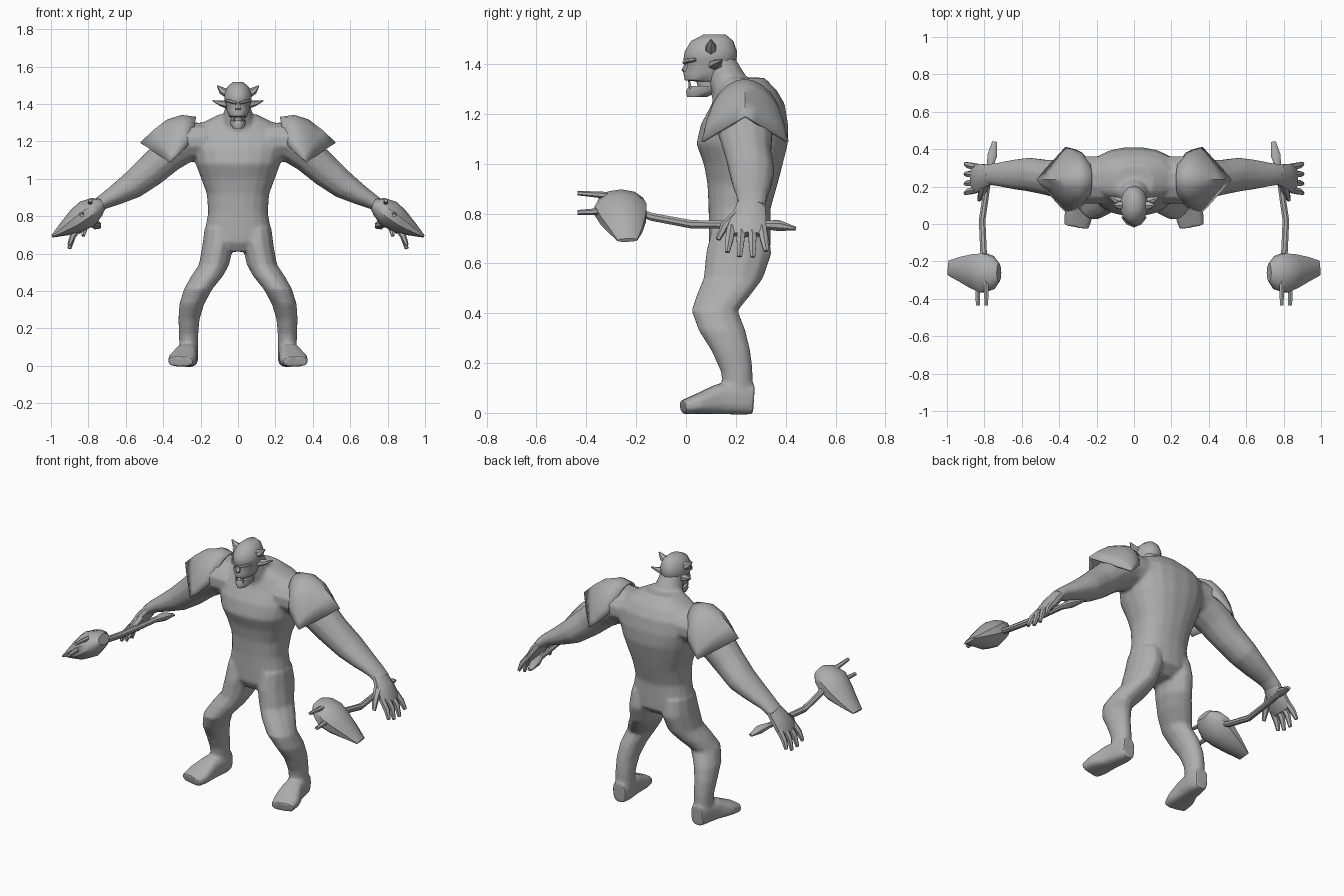
import bpy, bmesh, math
from mathutils import Vector

X, Y, Z = Vector((1, 0, 0)), Vector((0, 1, 0)), Vector((0, 0, 1))
hide = bpy.data.materials.new("stone_grey")
hide.diffuse_color = (0.42, 0.42, 0.42, 1)


def loft(bm, secs, ref=X, n=12, flat=False, p=1.0, mirror=True):
    """Closed tube through (x, y, z, half_u, half_v); u follows ref, v is square to it."""
    for side in ((1, -1) if mirror else (1,)):
        pts = [Vector(s[:3]) for s in secs]
        rings, faces = [], []
        for i, s in enumerate(secs):
            t = Z if flat else (pts[min(i + 1, len(pts) - 1)] - pts[max(i - 1, 0)]).normalized()
            u = (ref - t * ref.dot(t)).normalized()
            v = t.cross(u)
            ring = []
            for k in range(n):
                c, d = (f(2 * math.pi * (k + 0.5) / n) for f in (math.cos, math.sin))
                c = math.copysign(abs(c) ** p, c)
                d = math.copysign(abs(d) ** p, d)
                co = pts[i] + u * c * s[3] + v * d * s[4]
                ring.append(bm.verts.new((co.x * side, co.y, co.z)))
            rings.append(ring)
        for a, b in zip(rings, rings[1:]):
            for k in range(n):
                m = (k + 1) % n
                faces.append(bm.faces.new((a[k], a[m], b[m], b[k])))
        faces += [bm.faces.new(rings[0][::-1]), bm.faces.new(rings[-1])]
        bmesh.ops.recalc_face_normals(bm, faces=faces)


def finish(bm, name, angle=50):
    me = bpy.data.meshes.new(name)
    bm.to_mesh(me)
    bm.free()
    ob = bpy.data.objects.new(name, me)
    bpy.context.collection.objects.link(ob)
    me.materials.append(hide)
    bpy.ops.object.select_all(action='DESELECT')
    ob.select_set(True)
    bpy.context.view_layer.objects.active = ob
    bpy.ops.object.shade_smooth_by_angle(angle=math.radians(angle))
    return ob


# Body: torso, neck, arms, legs and feet fused into one skin
bm = bmesh.new()
loft(bm, [(0, .2, .61, .08, .08), (0, .215, .66, .165, .125), (0, .215, .74, .175, .125),
          (0, .215, .82, .16, .125), (0, .227, .92, .168, .142), (0, .23, 1.0, .198, .16),
          (0, .225, 1.08, .228, .185), (0, .235, 1.16, .25, .176), (0, .25, 1.24, .245, .147),
          (0, .245, 1.295, .2, .12), (0, .225, 1.345, .1, .09)],
     n=20, flat=True, p=.85, mirror=False)
loft(bm, [(0, .21, 1.24, .11, .1), (0, .165, 1.34, .08, .085), (0, .13, 1.43, .06, .065)],
     flat=True, mirror=False)
loft(bm, [(.16, .235, 1.2, .13, .1), (.28, .235, 1.2, .13, .115), (.38, .24, 1.12, .11, .095),
          (.47, .25, 1.04, .095, .088), (.565, .265, .965, .092, .076), (.65, .265, .915, .08, .057),
          (.74, .265, .865, .062, .038), (.79, .265, .825, .056, .034)], ref=Y)
loft(bm, [(.1, .215, .74, .08, .115), (.108, .212, .64, .085, .135), (.128, .19, .54, .083, .122),
          (.165, .155, .48, .087, .112), (.213, .115, .41, .078, .095), (.247, .145, .33, .068, .096),
          (.262, .18, .25, .058, .08), (.264, .203, .17, .053, .066), (.264, .212, .07, .05, .058)],
     flat=True)
loft(bm, [(.262, .272, .055, .042, .062), (.264, .22, .058, .054, .066), (.278, .13, .055, .06, .062),
          (.296, .05, .036, .077, .042), (.308, -.014, .022, .068, .028)], p=.7)
body = finish(bm, "body")
body.data.remesh_voxel_size = .012
bpy.ops.object.voxel_remesh()
sm = body.modifiers.new("soften", 'SMOOTH')
sm.factor, sm.iterations = .5, 6
bpy.ops.object.shade_smooth()

# Head: skull and upper face, mouth lining, jaw
bm = bmesh.new()
loft(bm, [(0, .1, 1.33, .045, .06), (0, .08, 1.335, .05, .085), (0, .083, 1.365, .062, .094),
          (0, .097, 1.395, .065, .094), (0, .096, 1.415, .073, .107), (0, .1, 1.45, .075, .105),
          (0, .105, 1.492, .058, .085), (0, .115, 1.518, .028, .045)],
     n=14, flat=True, mirror=False)
loft(bm, [(0, .11, 1.285, .035, .06), (0, .105, 1.35, .04, .07)], flat=True, mirror=False)
loft(bm, [(0, .045, 1.268, .026, .042), (0, .065, 1.29, .043, .068), (0, .075, 1.312, .044, .066)],
     flat=True, mirror=False)
finish(bm, "head")

# Nose, brow ridges and tusks
bm = bmesh.new()
loft(bm, [(0, .01, 1.41, .01, .012), (0, -.004, 1.375, .018, .014), (0, .005, 1.36, .014, .01)],
     n=6, flat=True, mirror=False)
loft(bm, [(.008, -.004, 1.405, .012, .008), (.035, .008, 1.413, .012, .01),
          (.06, .04, 1.418, .01, .008)], ref=Y, n=6)
finish(bm, "brow_and_nose")
bm = bmesh.new()
loft(bm, [(.02, .018, 1.3, .007, .007), (.022, .012, 1.338, .002, .002)], n=5, flat=True)
loft(bm, [(.01, .012, 1.345, .006, .006), (.01, .012, 1.322, .002, .002)], n=5, flat=True)
finish(bm, "teeth", 30)

# Horns and pointed ears
bm = bmesh.new()
loft(bm, [(.05, .1, 1.455, .026, .026), (.085, .1, 1.47, .022, .02), (.112, .1, 1.498, .003, .003)],
     ref=Y, n=6)
finish(bm, "horns", 35)
bm = bmesh.new()
loft(bm, [(.05, .115, 1.395, .03, .022), (.09, .125, 1.403, .022, .016),
          (.135, .145, 1.417, .003, .003)], ref=Y, n=6)
finish(bm, "ears", 35)

# Hands: palm, four fingers, thumb
bm = bmesh.new()
loft(bm, [(.765, .265, .85, .054, .032), (.81, .255, .79, .07, .036), (.845, .245, .74, .082, .028),
          (.862, .245, .715, .07, .018)], ref=Y, n=10)
for y0, y1, tip in ((.182, .165, .645), (.223, .215, .627), (.265, .268, .625), (.305, .322, .65)):
    loft(bm, [(.845, y0, .745, .019, .018), (.883, (y0 + y1) / 2, .695, .018, .017),
              (.902, y1, tip, .011, .01)], ref=Y, n=6)
loft(bm, [(.8, .21, .8, .026, .022), (.818, .155, .75, .02, .018), (.828, .128, .695, .01, .01)],
     ref=X, n=6)
finish(bm, "hands")

# Shoulder pads: draped shell, rounded at the neck, pointed at the outer rim
bm = bmesh.new()
rows = [(.225, 1.325, .25, 1.2, .10), (.3, 1.335, .28, 1.165, .14), (.375, 1.312, .31, 1.135, .155),
        (.45, 1.255, .338, 1.11, .163), (.518, 1.19, .365, 1.088, .17)]
cols = 12
for side in (1, -1):
    grid = []
    for i, (tx, tz, cx, cz, h) in enumerate(rows):
        line = []
        for j in range(cols + 1):
            c, s = math.cos(math.pi * j / cols), math.sin(math.pi * j / cols)
            w = i / (len(rows) - 1)
            s = s * (1 - w * w) + (1 - abs(c)) * w * w
            line.append(bm.verts.new((side * (cx + (tx - cx) * s), .237 - h * c, cz + (tz - cz) * s)))
        grid.append(line)
    for a, b in zip(grid, grid[1:]):
        for j in range(cols):
            q = (a[j], a[j + 1], b[j + 1], b[j])
            bm.faces.new(q if side < 0 else q[::-1])
bmesh.ops.recalc_face_normals(bm, faces=bm.faces)
pads = finish(bm, "shoulder_pads")
sol = pads.modifiers.new("thickness", 'SOLIDIFY')
sol.thickness, sol.offset = .012, 0

# Axe hafts with a spiked butt
bm = bmesh.new()
loft(bm, [(.745, .44, .74, .014, .008), (.757, .37, .752, .028, .024), (.772, .3, .755, .017, .016),
          (.79, .17, .755, .018, .017), (.812, .02, .757, .019, .018), (.805, -.14, .787, .019, .017),
          (.79, -.25, .83, .018, .016)], n=8)
finish(bm, "axe_hafts", 40)

# Axe heads: swelling block tapering outward and down to the edge
bm = bmesh.new()
loft(bm, [(.722, -.26, .865, .05, .03), (.755, -.26, .85, .092, .055), (.805, -.262, .815, .11, .075),
          (.86, -.25, .775, .095, .066), (.93, -.24, .73, .068, .038), (.992, -.235, .693, .042, .008)],
     ref=Y, n=10)
finish(bm, "axe_heads", 40)

# Front prongs
bm = bmesh.new()
loft(bm, [(.79, -.2, .865, .015, .013), (.79, -.34, .875, .015, .013), (.79, -.435, .882, .011, .009)], n=6)
loft(bm, [(.835, -.25, .81, .015, .013), (.835, -.36, .808, .015, .013), (.835, -.435, .804, .012, .01)], n=6)
finish(bm, "axe_prongs", 40)
